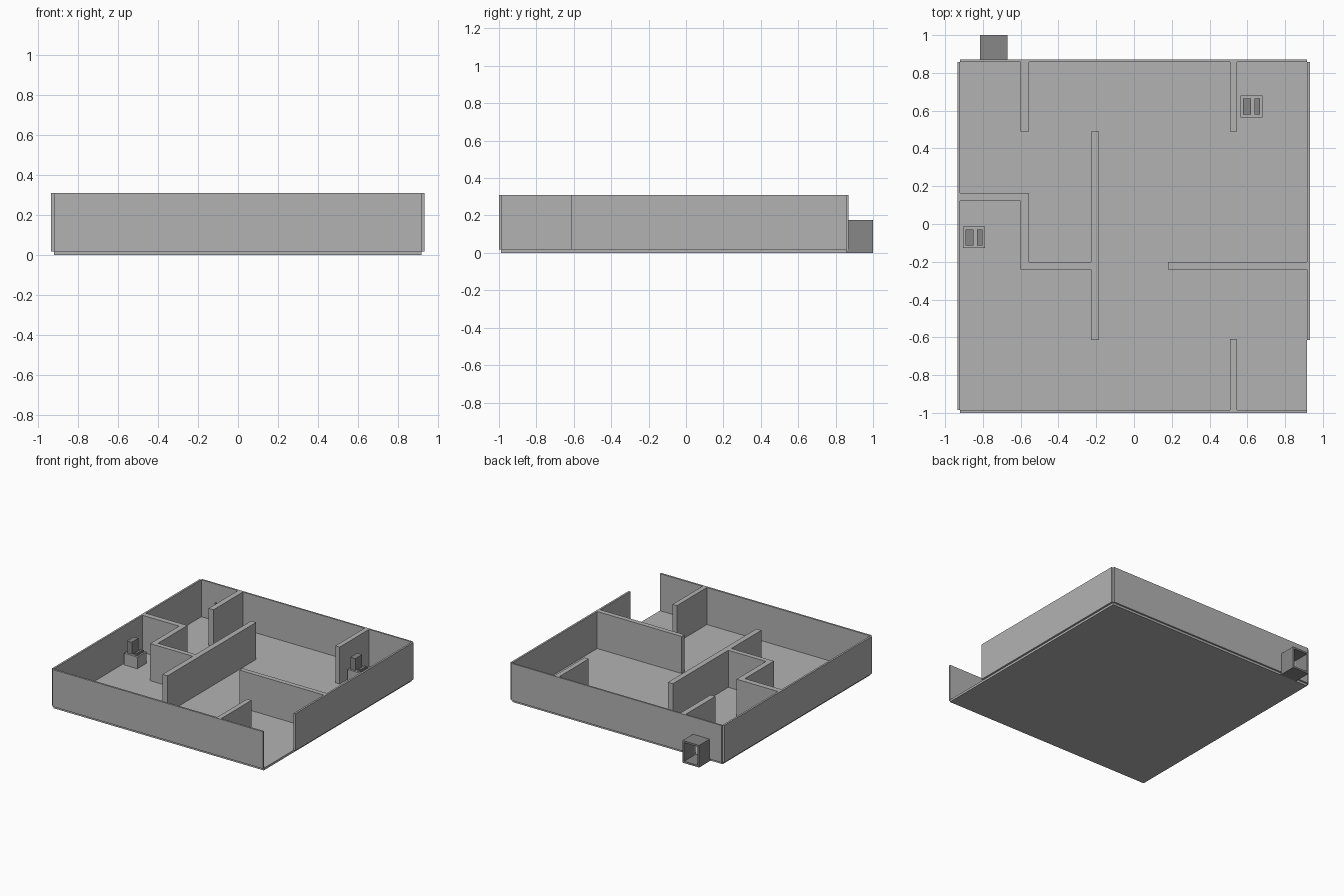
import bpy
import bmesh
from mathutils import Vector

cube = bpy.data.objects.get("Cube")
if cube:
    bpy.data.objects.remove(cube, do_unlink=True)


def make_material(name, value):
    mat = bpy.data.materials.new(name)
    mat.use_nodes = True
    colour = (value, value, value, 1.0)
    mat.diffuse_color = colour
    mat.node_tree.nodes["Principled BSDF"].inputs["Base Color"].default_value = colour
    return mat


LIGHT = make_material("light grey", 0.45)
DARK = make_material("dark grey", 0.245)

FLOOR_TOP, WALL_TOP = 0.0175, 0.31


def prism(name, points, offset, mat):
    """Extrude a flat outline of 3D points along an offset vector."""
    bm = bmesh.new()
    face = bm.faces.new([bm.verts.new(p) for p in points])
    result = bmesh.ops.extrude_face_region(bm, geom=[face])
    moved = [g for g in result["geom"] if isinstance(g, bmesh.types.BMVert)]
    bmesh.ops.translate(bm, verts=moved, vec=Vector(offset))
    bmesh.ops.recalc_face_normals(bm, faces=bm.faces)
    mesh = bpy.data.meshes.new(name)
    bm.to_mesh(mesh)
    bm.free()
    mesh.materials.append(mat)
    obj = bpy.data.objects.new(name, mesh)
    bpy.context.collection.objects.link(obj)
    return obj


def plan(name, outline, z0, z1, mat):
    """Raise a floor-plan outline from z0 to z1."""
    return prism(name, [(x, y, z0) for x, y in outline], (0, 0, z1 - z0), mat)


def block(name, x0, x1, y0, y1, z0=FLOOR_TOP, z1=WALL_TOP, mat=LIGHT):
    return plan(name, [(x0, y0), (x1, y0), (x1, y1), (x0, y1)], z0, z1, mat)


# Floor slab
block("floor", -0.92, 0.917, -0.988, 0.857, 0, FLOOR_TOP)

# Thin outer walls; the right side stops short to leave the entrance open
block("front_wall", -0.92, 0.917, -1.0, -0.985)
block("left_side_wall", -0.935, -0.92, -0.985, 0.857)
block("right_side_wall", 0.917, 0.932, -0.615, 0.857)

# Back wall with a notch for the duct
duct_x0, duct_x1, duct_top, t = -0.815, -0.67, 0.175, 0.014
back_outline = [
    (-0.92, FLOOR_TOP), (duct_x0 + t, FLOOR_TOP), (duct_x0 + t, duct_top - t),
    (duct_x1 - t, duct_top - t), (duct_x1 - t, FLOOR_TOP), (0.917, FLOOR_TOP),
    (0.917, WALL_TOP), (-0.92, WALL_TOP)]
prism("back_wall", [(x, 0.857, z) for x, z in back_outline], (0, 0.013, 0), LIGHT)

# Open duct behind the back wall
duct_y = (0.87, 1.0)
block("duct_base", duct_x0, duct_x1, 0.857, 1.0, 0, t, DARK)
block("duct_roof", duct_x0, duct_x1, *duct_y, duct_top - t, duct_top, DARK)
block("duct_side_a", duct_x0, duct_x0 + t, *duct_y, t, duct_top - t, DARK)
block("duct_side_b", duct_x1 - t, duct_x1, *duct_y, t, duct_top - t, DARK)

# Straight partitions: x0, x1, y0, y1
partitions = {
    "back_partition_a": (-0.60, -0.557, 0.49, 0.857),
    "back_partition_b": (0.507, 0.545, 0.49, 0.857),
    "centre_partition": (-0.228, -0.185, -0.615, 0.49),
    "cross_partition": (0.18, 0.917, -0.24, -0.202),
    "entrance_partition": (0.507, 0.545, -0.985, -0.61),
}
for name, bounds in partitions.items():
    block(name, *bounds)

# Stepped partition joining the side wall to the centre partition
plan("stepped_partition", [
    (-0.92, 0.122), (-0.60, 0.122), (-0.60, -0.24), (-0.228, -0.24),
    (-0.228, -0.202), (-0.557, -0.202), (-0.557, 0.165), (-0.92, 0.165)],
    FLOOR_TOP, WALL_TOP, LIGHT)

# Two desks, each with a screen, a keyboard and a raised key strip
for label, x, y in (("front", -0.905, -0.128), ("back", 0.564, 0.564)):
    block(label + "_desk", x, x + 0.115, y, y + 0.115, FLOOR_TOP, 0.11)
    block(label + "_screen", x + 0.013, x + 0.056, y + 0.015, y + 0.10, 0.11, 0.205, DARK)
    block(label + "_keyboard", x + 0.073, x + 0.103, y + 0.015, y + 0.10, 0.11, 0.122, DARK)
    block(label + "_key_strip", x + 0.081, x + 0.097, y + 0.021, y + 0.094, 0.122, 0.126, DARK)
